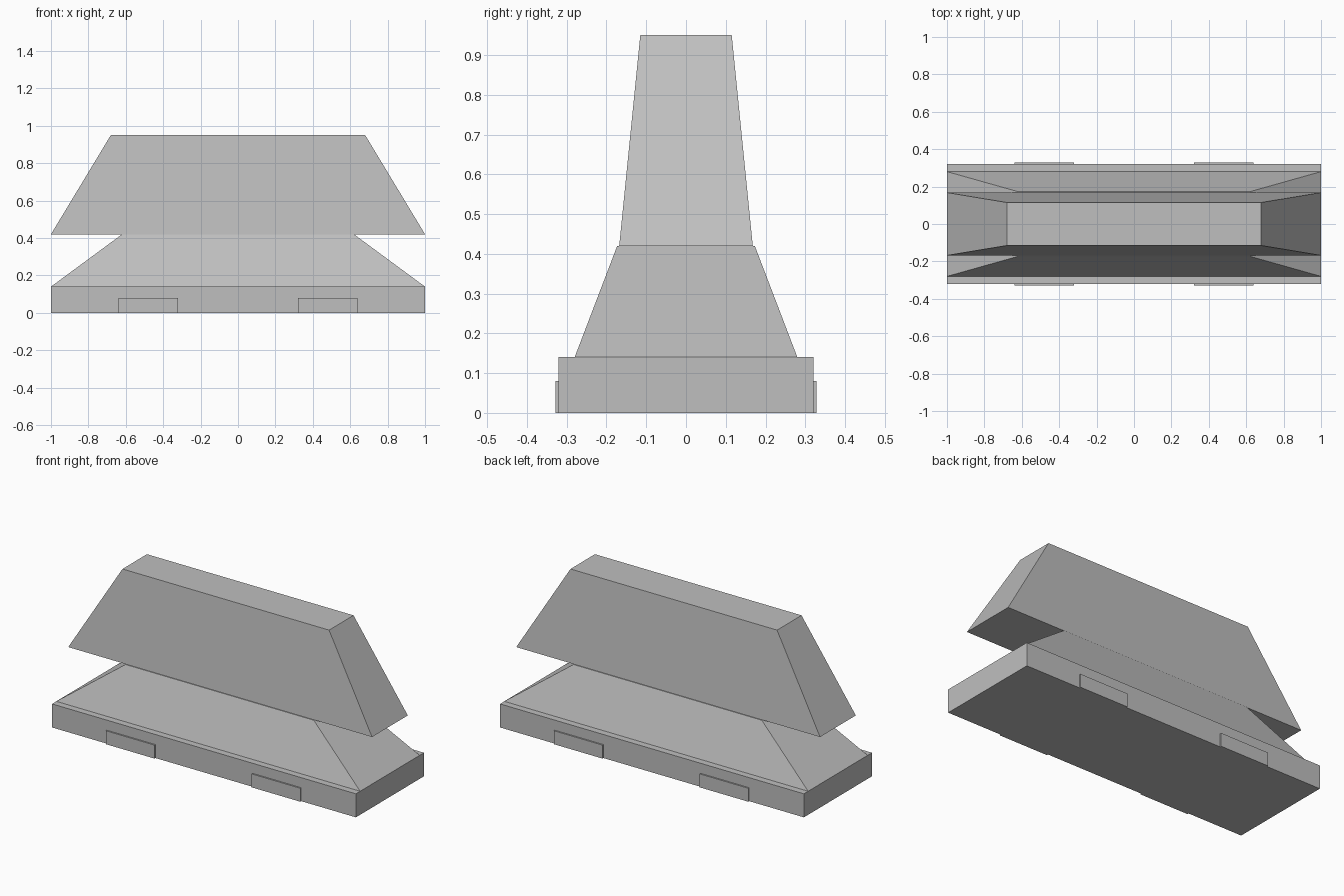
import bpy
import bmesh

if "Cube" in bpy.data.objects:
    bpy.data.objects.remove(bpy.data.objects["Cube"], do_unlink=True)

grey = bpy.data.materials.new("plain_grey")
grey.use_nodes = True
colour = (0.52, 0.52, 0.52, 1)
grey.diffuse_color = colour
grey.node_tree.nodes["Principled BSDF"].inputs["Base Color"].default_value = colour


def tapered_block(name, z0, z1, low, high, centre=(0, 0)):
    """Box whose lower and upper rectangles have their own half sizes."""
    bm = bmesh.new()
    bmesh.ops.create_cube(bm, size=2)
    for v in bm.verts:
        half, z = (high, z1) if v.co.z > 0 else (low, z0)
        v.co = (centre[0] + v.co.x * half[0], centre[1] + v.co.y * half[1], z)
    mesh = bpy.data.meshes.new(name)
    bm.to_mesh(mesh)
    bm.free()
    mesh.materials.append(grey)
    obj = bpy.data.objects.new(name, mesh)
    bpy.context.collection.objects.link(obj)
    return obj


# Base slab, narrowing waist and overhanging upper body
tapered_block("base_slab", 0, 0.14, (1, 0.32), (1, 0.32))
tapered_block("waist", 0.14, 0.42, (1, 0.28), (0.62, 0.173))
tapered_block("upper_body", 0.42, 0.95, (1, 0.168), (0.68, 0.115))

# Raised side plates, two on the front and two on the back
for side, y in (("front", -0.324), ("back", 0.324)):
    for hand, x in (("right", -0.48), ("left", 0.48)):
        half = (0.16, 0.0045)
        tapered_block(f"{side}_{hand}_plate", 0, 0.08, half, half, (x, y))
